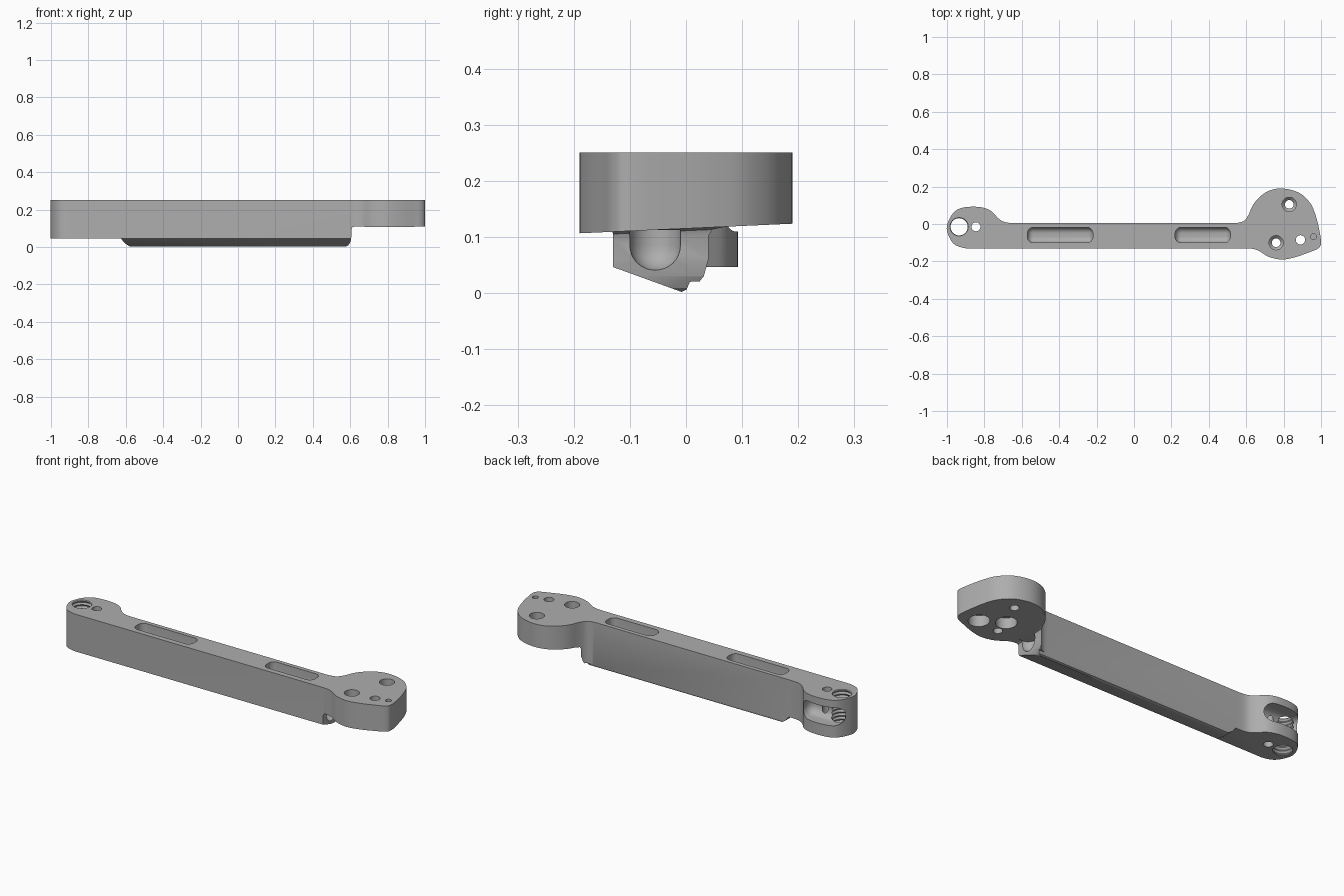
import bpy, bmesh
from math import sin, cos, pi, radians
from mathutils import Vector, Matrix

old = bpy.data.objects.get("Cube")
if old:
    bpy.data.objects.remove(old, do_unlink=True)

TOP = 0.25


def finish(name, bm):
    bmesh.ops.recalc_face_normals(bm, faces=bm.faces)
    mesh = bpy.data.meshes.new(name)
    bm.to_mesh(mesh)
    bm.free()
    ob = bpy.data.objects.new(name, mesh)
    bpy.context.collection.objects.link(ob)
    return ob


def prism(name, pts, lo, hi, axis):
    """Extrude a flat profile along one axis."""
    place = {"x": lambda a, b, t: (t, a, b),
             "y": lambda a, b, t: (a, t, b),
             "z": lambda a, b, t: (a, b, t)}[axis]
    bm = bmesh.new()
    ends = [[bm.verts.new(place(a, b, t)) for a, b in pts] for t in (lo, hi)]
    for ring in ends:
        bm.faces.new(ring)
    n = len(pts)
    for i in range(n):
        j = (i + 1) % n
        bm.faces.new((ends[0][i], ends[0][j], ends[1][j], ends[1][i]))
    return finish(name, bm)


def lathe(name, x, y, profile, n=40):
    """Turn a (radius, z) profile about a vertical axis."""
    bm = bmesh.new()
    rings = [[bm.verts.new((x + r * cos(2 * pi * i / n),
                            y + r * sin(2 * pi * i / n), z)) for i in range(n)]
             for r, z in profile]
    for a, b in zip(rings, rings[1:]):
        for i in range(n):
            j = (i + 1) % n
            bm.faces.new((a[i], a[j], b[j], b[i]))
    bm.faces.new(rings[0])
    bm.faces.new(rings[-1])
    return finish(name, bm)


def round_box(name, lo, hi, radius):
    lo, hi = Vector(lo), Vector(hi)
    bm = bmesh.new()
    bmesh.ops.create_cube(bm, size=1)
    bmesh.ops.transform(bm, verts=bm.verts, matrix=Matrix.Translation((lo + hi) / 2)
                        @ Matrix.Diagonal((*(hi - lo), 1)))
    bmesh.ops.bevel(bm, geom=bm.edges[:], offset=radius, segments=8,
                    profile=0.5, affect="EDGES")
    return finish(name, bm)


def spline(pts, steps=6):
    """Smooth path through the points; the first and last only set the direction."""
    p = [Vector(q) for q in pts]
    out = []
    for a, b, c, d in zip(p, p[1:], p[2:], p[3:]):
        for k in range(steps):
            t = k / steps
            out.append(0.5 * (2 * b + (c - a) * t + (2 * a - 5 * b + 4 * c - d) * t * t
                              + (3 * b - a - 3 * c + d) * t ** 3))
    return out + [p[-2]]


# Plan outline: small end lobe, straight bar, broad head
lobe = spline([(-0.83, -0.13), (-0.9, -0.13), (-0.965, -0.105), (-1, -0.035), (-0.99, 0.02),
               (-0.955, 0.07), (-0.9, 0.09), (-0.82, 0.09), (-0.765, 0.07),
               (-0.725, 0.03), (-0.69, 0.01), (-0.64, 0.005), (-0.59, 0.005)])
head = spline([(0.49, 0.005), (0.54, 0.005), (0.585, 0.015), (0.61, 0.045), (0.645, 0.115),
               (0.71, 0.172), (0.79, 0.19), (0.88, 0.168), (0.94, 0.115), (0.97, 0.05),
               (0.99, -0.03), (1, -0.1), (0.985, -0.13), (0.94, -0.15), (0.86, -0.178),
               (0.79, -0.19), (0.72, -0.175), (0.66, -0.14), (0.61, -0.13), (0.56, -0.13)])
arm = prism("link_arm", lobe + head, 0, TOP, "z")
cutters = []

# Space under the head, with a slightly tilted ceiling
under_head = prism("under_head_cutter",
                   [(1.2, -0.1), (0.56, -0.1), (0.565, -0.005), (0.59, 0.009), (0.602, 0.03),
                    (0.607, 0.06), (0.607, 0.1), (0.611, 0.111), (0.622, 0.115), (1.2, 0.115)],
                   -0.4, 0.4, "y")
for v in under_head.data.vertices:
    if v.co.z > 0.09:
        v.co.z += 0.045 * v.co.y
cutters.append(under_head)

# Raised underside of the lobe and sloping underside of the bar
cutters.append(prism("under_lobe_cutter",
                     [(-1.2, -0.1), (-0.52, -0.1), (-0.555, -0.001), (-0.58, 0.004),
                      (-0.605, 0.02), (-0.627, 0.046), (-1.2, 0.046)], -0.4, 0.41, "y"))
cutters.append(prism("keel_slope_cutter",
                     [(-0.4, 0.144), (-0.4, -0.2), (0.3, -0.2), (0.3, 0.03),
                      (0.007, 0.02), (0.001, 0.006), (-0.008, 0.002)], -1.3, 1.3, "x"))

# Two pockets in the top of the bar, and the side pocket in the lobe
for x0, x1 in ((-0.57, -0.22), (0.22, 0.515)):
    cutters.append(round_box("top_pocket_cutter", (x0, -0.1, 0.17), (x1, -0.018, 0.35), 0.032))
cutters.append(round_box("side_pocket_cutter", (-0.99, 0.0, 0.11), (-0.755, 0.25, 0.21), 0.045))

# Rounded scoop in the end of the bar
scoop = [(0.045 * sin(a * pi / 16) + 0.0005, 0.085 - 0.045 * cos(a * pi / 16))
         for a in range(9)]
cutters.append(lathe("scoop_cutter", 0.612, -0.055, scoop + [(0.0455, 0.112)]))

# Threaded hole and pin hole in the lobe
thread = [(0.053 if i % 2 else 0.046, 0.03 + 0.0098 * i) for i in range(25)]
cutters.append(lathe("thread_cutter", -0.935, -0.015, thread))
cutters.append(lathe("pin_hole_cutter", -0.845, -0.015, [(0.024, -0.1), (0.024, 0.4)]))

# Counterbored screw holes in the head
for x, y in ((0.83, 0.105), (0.76, -0.1)):
    cutters.append(lathe("screw_hole_cutter", x, y,
                         [(0.023, 0.05), (0.023, 0.19), (0.038, 0.205), (0.038, 0.4)]))

# Bores from below, one with a through hole, and a blind pin hole on top
cutters.append(lathe("stepped_bore_cutter", 0.89, -0.085,
                     [(0.052, 0.05), (0.052, 0.17), (0.025, 0.171), (0.025, 0.4)]))
cutters.append(lathe("blind_bore_cutter", 0.775, -0.02, [(0.052, 0.05), (0.052, 0.17)]))
cutters.append(lathe("small_hole_cutter", 0.96, -0.068, [(0.015, 0.19), (0.015, 0.4)]))

# Cut everything out of the arm
bpy.ops.object.select_all(action="DESELECT")
bpy.context.view_layer.objects.active = arm
arm.select_set(True)
for cutter in cutters:
    cutter.hide_render = True
    mod = arm.modifiers.new("cut", "BOOLEAN")
    mod.operation = "DIFFERENCE"
    mod.solver = "EXACT"
    mod.object = cutter
    bpy.ops.object.modifier_apply(modifier=mod.name)
    bpy.data.objects.remove(cutter, do_unlink=True)

# Single grey metal colour
grey = bpy.data.materials.new("plain_grey")
grey.use_nodes = True
colour = (0.42, 0.42, 0.42, 1)
grey.diffuse_color = colour
grey.node_tree.nodes["Principled BSDF"].inputs["Base Color"].default_value = colour
arm.data.materials.clear()
arm.data.materials.append(grey)
bpy.ops.object.shade_smooth_by_angle(angle=radians(30))
